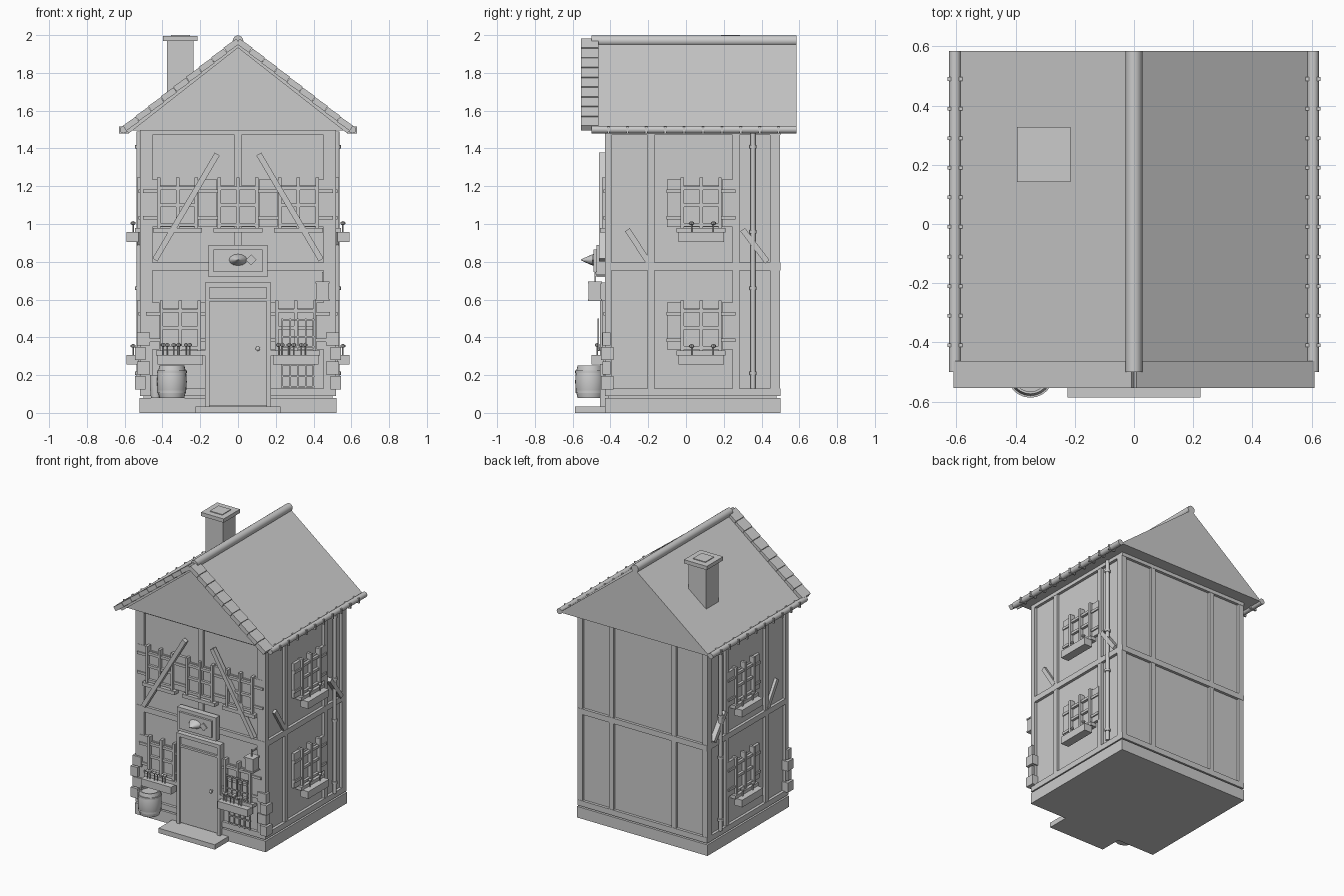
import bpy, bmesh, math
from mathutils import Matrix, Vector

if "Cube" in bpy.data.objects:
    bpy.data.objects.remove(bpy.data.objects["Cube"])

# face frames: (u, outward distance, z) -> world
FACES = {
    'front': lambda u, d, z: (u, -0.41 - d, z),
    'back': lambda u, d, z: (u, 0.48 + d, z),
    'right': lambda u, d, z: (0.50 + d, u, z),
    'left': lambda u, d, z: (-0.50 - d, u, z),
    'world': lambda u, d, z: (u, d, z),
}

def finish(name, bm, smooth=False):
    bmesh.ops.recalc_face_normals(bm, faces=bm.faces)
    me = bpy.data.meshes.new(name)
    bm.to_mesh(me)
    bm.free()
    ob = bpy.data.objects.new(name, me)
    bpy.context.collection.objects.link(ob)
    if smooth:
        bpy.context.view_layer.objects.active = ob
        ob.select_set(True)
        bpy.ops.object.shade_smooth_by_angle(angle=math.radians(40))
        ob.select_set(False)
    return ob

def add_box(bm, face, u0, u1, d0, d1, z0, z1, tilt=0):
    """Box on a wall face, tilted about the wall normal."""
    c = Vector(((u0 + u1) / 2, (d0 + d1) / 2, (z0 + z1) / 2))
    m = Matrix.Translation(c) @ Matrix.Rotation(-tilt, 4, 'Y') @ Matrix.Diagonal((u1 - u0, d1 - d0, z1 - z0, 1))
    vs = bmesh.ops.create_cube(bm, size=1, matrix=m)['verts']
    for v in vs:
        v.co = FACES[face](*v.co)

def boxes(name, face, items):
    bm = bmesh.new()
    for it in items:
        add_box(bm, face, *it)
    return finish(name, bm)

def brace(name, face, u0, z0, u1, z1, d0, d1, w=0.03):
    L = math.hypot(u1 - u0, z1 - z0)
    cu, cz = (u0 + u1) / 2, (z0 + z1) / 2
    boxes(name, face, [(cu - L / 2, cu + L / 2, d0, d1, cz - w / 2, cz + w / 2,
                        math.atan2(z1 - z0, u1 - u0))])

def lathe(name, profile, loc, axis='Z', n=24):
    """Turned solid from (radius, height) points."""
    bm = bmesh.new()
    rings = [[bm.verts.new((r * math.cos(2 * math.pi * i / n), r * math.sin(2 * math.pi * i / n), h))
              for i in range(n)] for r, h in profile]
    for a, b in zip(rings, rings[1:]):
        for i in range(n):
            bm.faces.new((a[i], a[(i + 1) % n], b[(i + 1) % n], b[i]))
    bm.faces.new(rings[0])
    bm.faces.new(rings[-1])
    rot = Matrix.Rotation(math.pi / 2, 4, 'X') if axis == 'Y' else Matrix()  # 'Y' points to -y
    bmesh.ops.transform(bm, matrix=Matrix.Translation(loc) @ rot, verts=bm.verts)
    return finish(name, bm, True)

def rod(name, r, loc, length, axis='Z', n=16):
    return lathe(name, [(r, 0), (r, length)], loc, axis, n)

def flowers(name, face, us, d, z, r=0.012, h=0.06):
    for u in us:
        p = FACES[face](u, d, z)
        lathe(name, [(0.004, 0), (0.004, h - 0.02), (r, h - 0.015), (r, h - 0.006), (0.003, h)], p, n=8)

def window(name, face, c, z, planter=True):
    """Glazed window with bars, slatted shutters, sill and optional flower box; z = sill bottom."""
    boxes(name + '_pane', face, [(c - .1, c + .1, 0, .012, z + .03, z + .25)])
    bars = [(c + o - .009, c + o + .009, .0, .036, z + .02, z + .29) for o in (-.1, 0, .1)]
    bars += [(c - .1, c + .1, .0, .03, z + h - .009, z + h + .009) for h in (.04, .145, .235)]
    boxes(name + '_frame', face, bars)
    sh = []
    for s in (-1, 1):
        a, b = sorted((c + s * .11, c + s * .18))
        sh.append((a, b, 0, .02, z + .03, z + .28))
        sh += [(a - .002, b + .002, .0, .028, z + h, z + h + .018) for h in (.07, .21)]
    boxes(name + '_shutters', face, sh)
    boxes(name + '_sill', face, [(c - .13, c + .13, 0, .045, z, z + .025)])
    if planter:
        boxes(name + '_flower_box', face, [(c - .12, c + .12, .028, .09, z - .05, z + .002)])

# walls and plinth
boxes('walls', 'world', [(-.5, .5, -.41, .48, .05, 1.5)])
boxes('plinth', 'world', [(-.522, .522, -.43, .50, 0, .08)])

# timber frame
for face, posts, ext in (('front', (-.47, 0, .47), (-.5, .5)), ('back', (-.25, .25), (-.5, .5)),
                         ('right', (-.185, .265), (-.41, .48)), ('left', (-.185, .265), (-.41, .48))):
    items = []
    for p in posts:
        items.append((p - .018, p + .018, 0, .018, .09 if p else .8, 1.49))
    for z in (.09, .755, 1.47):
        items.append((ext[0] - .02, ext[1] + .02, 0, .02, z, z + (.04 if z < 1 else .025)))
    boxes('timber_' + face, face, items)
bm = bmesh.new()
for x in (-1, 1):
    for y0, y1 in ((-.428, -.395), (.445, .498)):
        a, b = sorted((x * .52, x * .48))
        add_box(bm, 'world', a, b, y0, y1, .09, 1.49)
finish('corner_posts', bm)
for s in (-1, 1):
    brace('front_brace', 'front', s * .44, .81, s * .11, 1.37, .018, .05)
for f in ('left', 'right'):
    brace('side_brace', f, -.31, .97, -.20, .80, 0, .02)
    brace('side_brace', f, .30, .97, .43, .80, 0, .035)

# roof body, ridge and gutters
bm = bmesh.new()
fc = bm.faces.new([bm.verts.new((x, -.47, z)) for x, z in ((-.6, 1.495), (.6, 1.495), (0, 1.965))])
ex = bmesh.ops.extrude_face_region(bm, geom=[fc])['geom']
bmesh.ops.translate(bm, vec=(0, 1.055, 0), verts=[v for v in ex if isinstance(v, bmesh.types.BMVert)])
finish('roof', bm)
rod('ridge', .028, (0, .585, 1.97), 1.085, 'Y')
for s in (-1, 1):
    rod('gutter', .02, (s * .605, .585, 1.5), 1.085, 'Y')
    boxes('gutter_brackets', 'world', [(s * .605 - .025, s * .605 + .025, .49 - i * .1 - .006, .49 - i * .1 + .006,
                                        1.478, 1.515) for i in range(10)])

# verge tiles along the front rake
N = 9
slope = math.atan2(.47, .6)
bm = bmesh.new()
for s in (-1, 1):
    for i in range(N):
        t = (i + .5) / N
        x, z = s * .6 * (1 - t), 1.505 + .465 * t
        add_box(bm, 'world', x - .041, x + .041, -.555, -.463, z - .016, z + .016, -s * (slope - .05))
finish('verge_tiles', bm)
bm = bmesh.new()
for s in (-1, 1):
    add_box(bm, 'world', s * .295 - .37, s * .295 + .37, -.50, -.465, 1.705, 1.73, -s * slope)
finish('barge_boards', bm)

# chimney
boxes('chimney', 'world', [(-.375, -.235, .165, .305, 1.6, 1.97), (-.396, -.214, .142, .328, 1.968, 1.995),
                           (-.355, -.255, .185, .285, 1.99, 2.0)])

# windows
for f in ('left', 'right'):
    for z in (.955, .305):
        window('side_window', f, .08, z)
        flowers('side_flower', f, (.03, .145), .055, z - .01, .013, .07)
for c in (-.32, 0, .32):
    window('upper_window', 'front', c, .955, False)
for c in (-.305, .305):
    window('lower_window', 'front', c, .305)
    flowers('flower', 'front', (c - .09, c - .07, c - .035, c - .01, c + .03, c + .05), .06, .30, .012, .07)

# iron grilles by the right lower window
for d, z0, z1 in ((.05, .34, .50), (.022, .13, .26)):
    g = [(.235 + i * .041 - .004, .235 + i * .041 + .004, d, d + .008, z0, z1) for i in range(5)]
    g += [(.23, .405, d, d + .008, z, z + .008) for z in (z0 + .06, z1 - .01, z0 + .005)]
    boxes('grille', 'front', g)

# door, frame and step
boxes('door_frame', 'front', [(-.175, -.15, 0, .045, .03, .69), (.15, .175, 0, .045, .03, .69),
                              (-.175, .175, 0, .045, .665, .69), (-.155, .155, 0, .04, .59, .605)])
boxes('door', 'front', [(-.15, .15, 0, .03, .04, .59), (-.15, .15, 0, .025, .605, .665)])
lathe('door_knob', [(.005, 0), (.006, .012), (.012, .018), (.012, .026), (.004, .032)], (.105, -.44, .34), 'Y', 12)
boxes('step', 'world', [(-.225, .225, -.587, -.42, 0, .035)])

# hanging sign board with boss and diamond
boxes('sign_board', 'front', [(-.155, .155, .02, .065, .72, .89), (-.13, .13, .06, .08, .745, .865)])
boss = lathe('sign_boss', [(.05, 0), (.04, .02), (.022, .045), (.004, .07)], (0, -.485, 0), 'Y', 12)
boss.scale.z = .65
boss.location.z = .81
boxes('sign_diamond', 'front', [(.05, .09, .075, .088, .79, .83, math.pi / 4)])

# wall lantern
boxes('lantern', 'front', [(.415, .48, .04, .105, .60, .685), (.41, .485, .035, .11, .685, .695),
                           (.41, .485, .035, .11, .592, .602), (.444, .452, .0, .075, .725, .733),
                           (.444, .452, .067, .075, .69, .745)])

# corner stones
bm = bmesh.new()
for s in (-1, 1):
    for i in range(4):
        z = .125 + i * .077
        o = (.545, .535)[i % 2]
        a, b = sorted((s * o, s * (.49, .465)[i % 2]))
        add_box(bm, 'world', a, b, -.45 + .008 * (i % 2), (-.385, -.40)[i % 2], z, z + .07)
finish('corner_stones', bm)

# drain pipes with clamps
for s in (-1, 1):
    rod('drain_pipe', .013, (s * .525, .355, .13), 1.36, n=12)
    for z in (.2, .65, .95, 1.4):
        rod('pipe_clamp', .019, (s * .525, .355, z), .018, n=12)

# barrel and small bucket
lathe('barrel', [(.066, .08), (.076, .12), (.079, .165), (.076, .21), (.066, .25), (.058, .25), (.058, .235)],
      (-.35, -.508, 0))
for z, r in ((.105, .076), (.21, .079)):
    rod('barrel_hoop', r, (-.35, -.508, z), .014, n=24)
lathe('bucket', [(.026, .08), (.032, .14), (.032, .2)], (-.435, -.47, 0), n=16)
